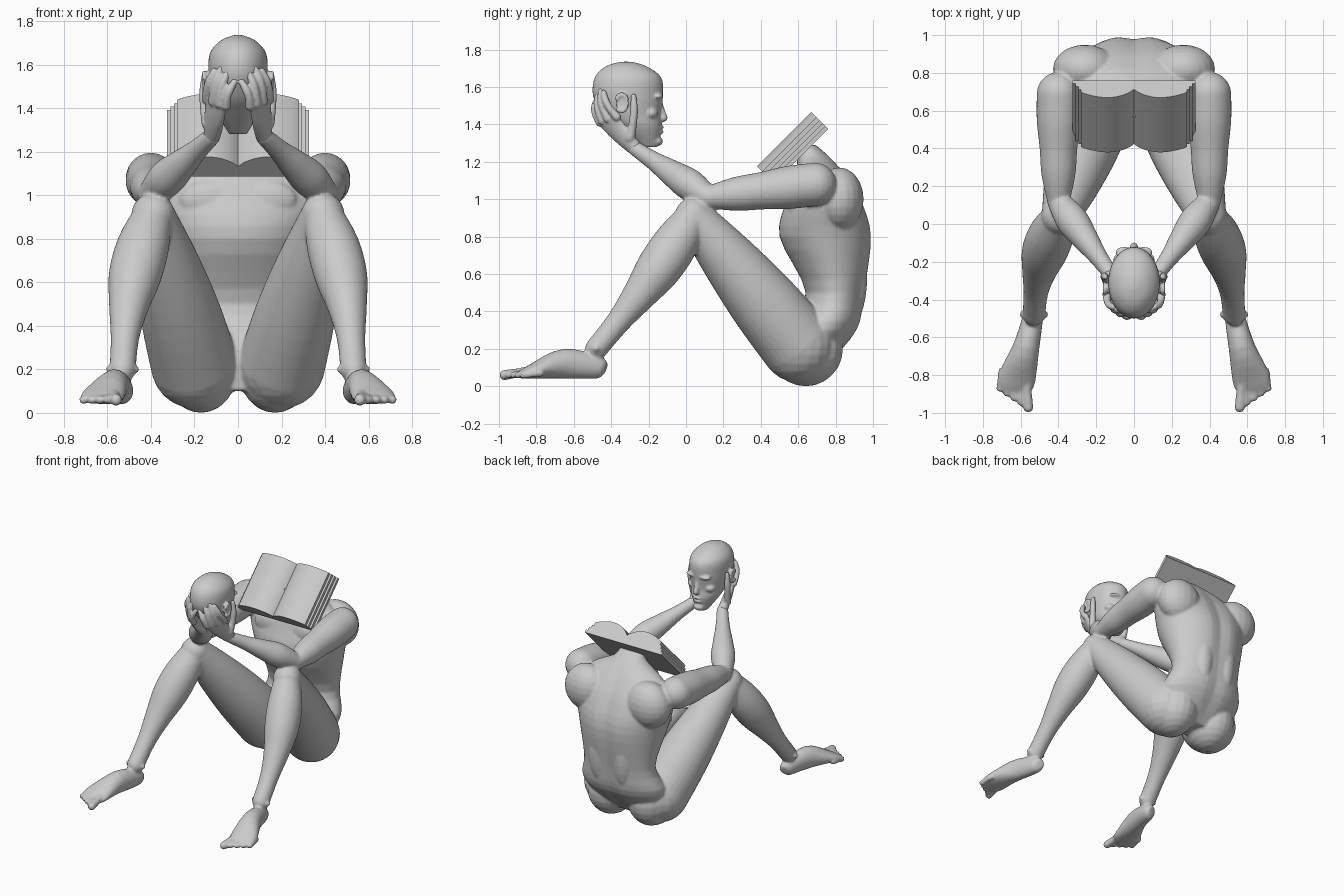
import bpy, bmesh, math
from mathutils import Vector, Matrix

old = bpy.data.objects.get("Cube")
if old:
    bpy.data.objects.remove(old, do_unlink=True)

GREY = (0.6, 0.6, 0.6, 1)
stone = bpy.data.materials.new("stone grey")
stone.use_nodes = True
stone.diffuse_color = GREY
stone.node_tree.nodes["Principled BSDF"].inputs["Base Color"].default_value = GREY


def sides(x):
    """Off-centre parts are built on both sides, central ones once."""
    return (1, -1) if x else (1,)


def spline(rings, steps=4):
    """Resample rings (x, y, z, half width, half depth) along a smooth curve."""
    last = len(rings) - 1
    points = [Vector(ring) for ring in rings]
    result = []
    for i in range(last):
        a, b, c, d = (points[min(max(i + k, 0), last)] for k in (-1, 0, 1, 2))
        for step in range(steps):
            t = step / steps
            cubic = 3 * (b - c) + d - a
            square = 2 * a - 5 * b + 4 * c - d
            result.append(b + t / 2 * ((c - a) + t * (square + t * cubic)))
    return result + [points[-1]]


def loft(bm, rings, across=(1, 0, 0), level=False, groove=0, count=32):
    """Skin a form through elliptical rings, level or square to the path."""
    path = spline(rings)
    centres = [ring.to_3d() if len(ring) == 3 else Vector(ring[:3]) for ring in path]
    last = len(path) - 1
    for side in sides(path[0][0]):
        loops = []
        for i, ring in enumerate(path):
            along = Vector((0, 0, 1))
            if not level:
                along = (centres[min(i + 1, last)] - centres[max(i - 1, 0)]).normalized()
            u = Vector(across)
            u = (u - along * u.dot(along)).normalized()
            v = along.cross(u)
            loop = []
            for k in range(count):
                angle = math.tau * k / count
                width = math.cos(angle) * ring[3]
                depth = math.sin(angle) * ring[4]
                if depth > 0:
                    depth *= 1 - groove * math.exp(-(width / 0.06) ** 2)
                spot = centres[i] + u * width + v * depth
                loop.append(bm.verts.new((spot.x * side, spot.y, spot.z)))
            loops.append(loop)
        for lower, upper in zip(loops, loops[1:]):
            for k in range(count):
                bm.faces.new((lower[k - 1], lower[k], upper[k], upper[k - 1]))
        bm.faces.new(loops[0])
        bm.faces.new(loops[-1])


def blob(bm, centre, radii):
    """Ellipsoid mass of muscle or bone."""
    x, y, z = centre
    for side in sides(x):
        place = Matrix.Translation((x * side, y, z)) @ Matrix.Diagonal((*radii, 1))
        bmesh.ops.create_uvsphere(bm, u_segments=20, v_segments=12, radius=1, matrix=place)


def limb(bm, start, end, radii, bow=(0, 0, 0)):
    """Round tapering limb with rounded ends, bowed sideways in the middle."""
    rings = []
    for i, radius in enumerate(radii):
        t = i / (len(radii) - 1)
        centre = start.lerp(end, t) + Vector(bow) * math.sin(math.pi * t)
        rings.append((*centre, radius, radius))
    loft(bm, rings)
    blob(bm, start, [radii[0]] * 3)
    blob(bm, end, [radii[-1]] * 3)


def finish(bm, name, voxel=None):
    """Turn the mesh into an object; a voxel size fuses and softens its parts."""
    bmesh.ops.recalc_face_normals(bm, faces=bm.faces)
    mesh = bpy.data.meshes.new(name)
    bm.to_mesh(mesh)
    bm.free()
    mesh.materials.append(stone)
    obj = bpy.data.objects.new(name, mesh)
    bpy.context.collection.objects.link(obj)
    if voxel:
        fuse = obj.modifiers.new("fuse", 'REMESH')
        fuse.mode = 'VOXEL'
        fuse.voxel_size = voxel
        fuse.use_smooth_shade = True
        soften = obj.modifiers.new("soften", 'SMOOTH')
        soften.iterations = 5
    return obj


# Joints of the left side
shoulder = Vector((0.4, 0.69, 1.08))
elbow = Vector((0.4, 0.12, 1.01))
wrist = Vector((0.12, -0.27, 1.27))
hip = Vector((0.2, 0.6, 0.22))
knee = Vector((0.39, 0.04, 0.91))
ankle = Vector((0.53, -0.48, 0.2))

# Torso with spine groove and neck stump
body = bmesh.new()
torso = [(0.65, 0.1, 0.2, 0.1), (0.73, 0.3, 0.33, 0.19), (0.8, 0.5, 0.28, 0.16),
         (0.75, 0.8, 0.34, 0.25), (0.74, 1, 0.39, 0.2), (0.72, 1.14, 0.3, 0.13),
         (0.68, 1.23, 0.13, 0.09), (0.63, 1.29, 0.1, 0.07)]
loft(body, [(0, *ring) for ring in torso], level=True, groove=0.09, count=48)

# Buttocks, chest, shoulder blades and back muscles
blob(body, (0.17, 0.64, 0.2), (0.17, 0.2, 0.2))
blob(body, (0.13, 0.59, 0.98), (0.14, 0.05, 0.09))
blob(body, (0.26, 0.82, 1), (0.17, 0.13, 0.17))
blob(body, (0.1, 0.9, 0.6), (0.08, 0.07, 0.25))

# Arms and legs
limb(body, shoulder, elbow, (0.115, 0.115, 0.1, 0.09, 0.06))
limb(body, elbow, wrist, (0.06, 0.085, 0.07, 0.05, 0.04))
limb(body, hip, knee, (0.2, 0.185, 0.15, 0.1))
limb(body, knee, ankle, (0.09, 0.12, 0.12, 0.09, 0.065, 0.06), bow=(0.03, 0.02, 0))

# Feet with ankle bones and a fan of toes
foot = [(0.53, -0.43, 0.09, 0.03, 0.03), (0.53, -0.47, 0.1, 0.05, 0.06),
        (0.57, -0.65, 0.12, 0.07, 0.08), (0.62, -0.82, 0.08, 0.1, 0.04),
        (0.63, -0.89, 0.06, 0.08, 0.02)]
loft(body, foot)
blob(body, ankle, (0.08, 0.03, 0.03))
for i in range(5):
    base = Vector((0.57, -0.84, 0.08)).lerp(Vector((0.7, -0.78, 0.07)), i / 4)
    tip = Vector((0.56, -0.97, 0.06)).lerp(Vector((0.71, -0.87, 0.06)), i / 4)
    thick = 0.02 if i else 0.028
    limb(body, base, tip, (thick, thick * 0.9, thick))
finish(body, "seated_body", voxel=0.009)

# Head, looking back towards the torso
head = bmesh.new()
skull = [(-0.2, 1.28, 0.04, 0.05), (-0.25, 1.38, 0.1, 0.12), (-0.29, 1.45, 0.12, 0.155),
         (-0.31, 1.55, 0.135, 0.187), (-0.31, 1.65, 0.13, 0.178),
         (-0.32, 1.71, 0.08, 0.11), (-0.32, 1.735, 0.02, 0.03)]
loft(head, [(0, *ring) for ring in skull], level=True, count=40)

# Nose, brows, eyes, cheeks, lips and chin
limb(head, Vector((0, -0.14, 1.53)), Vector((0, -0.12, 1.435)), (0.012, 0.015, 0.022))
blob(head, (0.05, -0.15, 1.55), (0.05, 0.03, 0.016))
blob(head, (0.046, -0.16, 1.51), (0.024, 0.018, 0.013))
blob(head, (0.07, -0.19, 1.46), (0.04, 0.04, 0.03))
for z in (1.36, 1.385):
    blob(head, (0, -0.14, z), (0.034, 0.022, 0.011))
blob(head, (0, -0.155, 1.31), (0.042, 0.032, 0.026))

# Ears with a raised rim
ear = Vector((0.145, -0.345, 1.515))
blob(head, ear, (0.012, 0.03, 0.05))
for k in range(10):
    angle = math.tau * k / 12 + 0.6
    rim = ear + Vector((0.01, -0.03 * math.cos(angle), 0.045 * math.sin(angle)))
    blob(head, rim, (0.012, 0.012, 0.014))
finish(head, "head", voxel=0.007)

# Hands cupping the back of the head: palms, four fingers and thumbs
hands = bmesh.new()
palm = [(*wrist, 0.042, 0.036), (0.11, -0.35, 1.35, 0.06, 0.03), (0.1, -0.42, 1.43, 0.07, 0.02)]
loft(hands, palm, across=(0.9, 1.1, 0.4))
for i in range(4):
    arch = math.sin(math.pi * i / 3)
    knuckle = Vector((0.145, -0.37, 1.44)).lerp(Vector((0.055, -0.46, 1.41)), i / 3)
    tip = Vector((0.11, -0.44, 1.57)).lerp(Vector((0.016, -0.485, 1.52)), i / 3)
    knuckle.y -= arch * 0.02
    tip.z += arch * 0.03
    limb(hands, knuckle, tip, (0.023, 0.019, 0.019, 0.015), bow=(0.01, -0.015, 0))
limb(hands, Vector((0.14, -0.3, 1.33)), Vector((0.152, -0.28, 1.55)),
     (0.028, 0.022, 0.021, 0.015), bow=(0.01, 0.01, 0))
finish(hands, "hands", voxel=0.006)

# Open book on the neck: arched pages, then stepped page edges down to the cover
half = []
for i in range(1, 15):
    u = i / 15
    half.append((0.28 * u, 0.066 + 0.062 * math.sin(2.73 * u ** 0.8)))
for k in range(4):
    for drop in (k, k + 1):
        half.append((0.28 + 0.015 * k, 0.022 * (4 - drop)))
outline = [(0, 0.066)] + half + [(-x, height) for x, height in reversed(half)]
volume = bmesh.new()
tilt = math.sqrt(0.5)
section = [volume.verts.new((x, 0.47 - tilt * height, 1.085 + tilt * height))
           for x, height in outline]
sweep = bmesh.ops.extrude_face_region(volume, geom=[volume.faces.new(section)])
moved = [item for item in sweep["geom"] if isinstance(item, bmesh.types.BMVert)]
bmesh.ops.translate(volume, vec=(0, 0.29, 0.29), verts=moved)
book = finish(volume, "open_book")
bpy.ops.object.select_all(action='DESELECT')
book.select_set(True)
bpy.context.view_layer.objects.active = book
bpy.ops.object.shade_smooth_by_angle(angle=math.radians(28))
